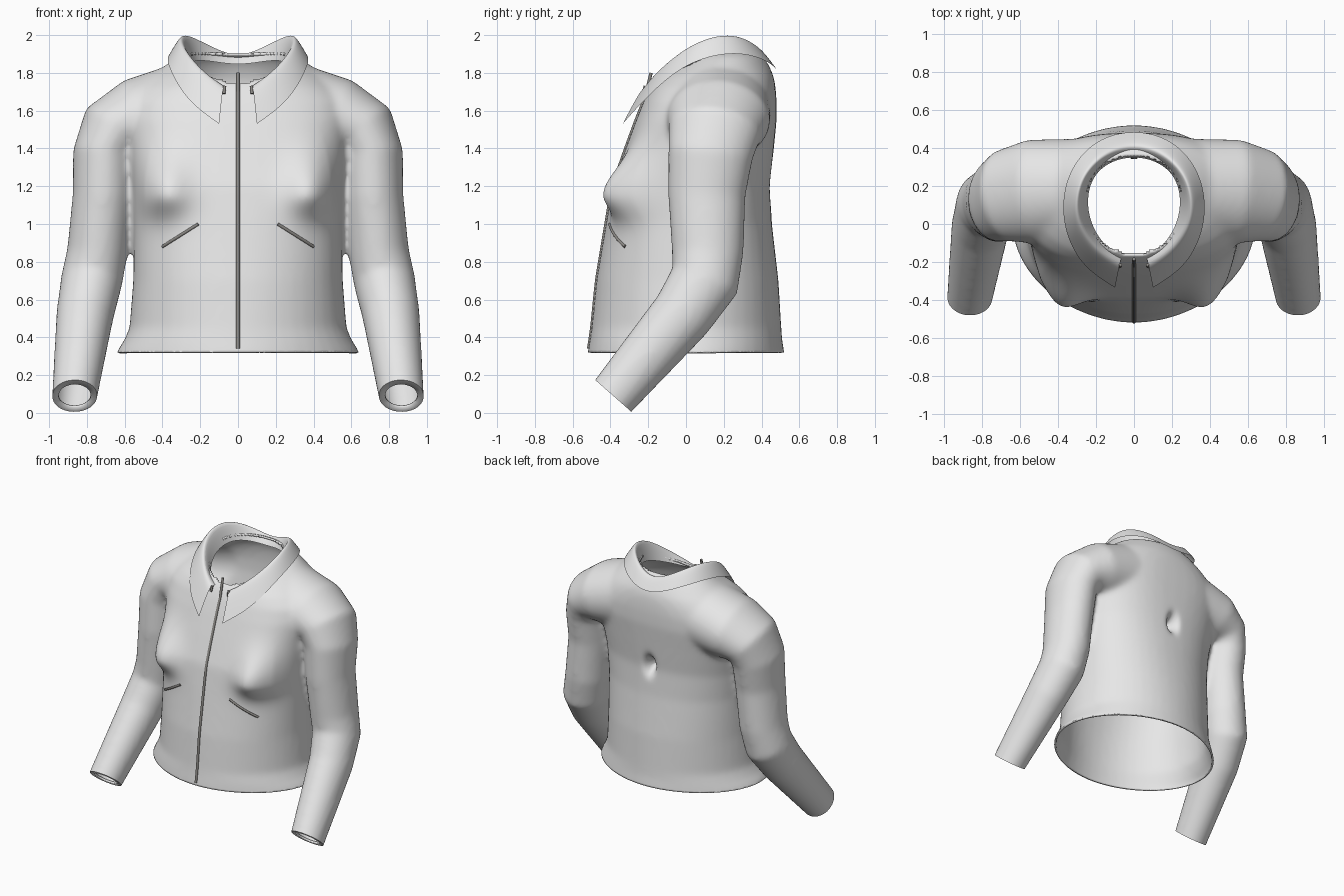
import bpy, bmesh, math
from mathutils import Vector
from mathutils.bvhtree import BVHTree

cube = bpy.data.objects.get("Cube")
if cube:
    bpy.data.objects.remove(cube)


def material(name, colour):
    m = bpy.data.materials.new(name)
    m.use_nodes = True
    m.diffuse_color = (*colour, 1)
    m.node_tree.nodes["Principled BSDF"].inputs["Base Color"].default_value = (*colour, 1)
    return m


CLOTH = material("light grey cloth", (0.8, 0.8, 0.8))
METAL = material("grey zip", (0.26, 0.25, 0.235))


def add_object(name, bm, mat):
    me = bpy.data.meshes.new(name)
    bm.to_mesh(me)
    bm.free()
    ob = bpy.data.objects.new(name, me)
    bpy.context.collection.objects.link(ob)
    me.materials.append(mat)
    return ob


def loft(bm, rings):
    """Skin a list of point rings into a closed tube."""
    loops = [[bm.verts.new(p) for p in ring] for ring in rings]
    n = len(loops[0])
    for a, b in zip(loops, loops[1:]):
        for i in range(n):
            j = (i + 1) % n
            bm.faces.new((a[i], a[j], b[j], b[i]))
    bm.faces.new(loops[0][::-1])
    bm.faces.new(loops[-1])


def power(v, e):
    return math.copysign(abs(v) ** e, v)


ANGLES = [math.tau * i / 48 for i in range(48)]

# Torso profile: height, half width, front, back, squareness
TORSO = [(.2, .67, -.53, .53, 1.05), (.33, .64, -.52, .52, 1.05), (.38, .605, -.51, .51, 1),
         (.45, .575, -.5, .505, 1), (.7, .555, -.475, .49, .95), (1, .55, -.425, .455, .9),
         (1.2, .56, -.39, .445, .85), (1.4, .58, -.32, .465, .82),
         (1.55, .6, -.265, .48, .8), (1.65, .59, -.225, .48, .82),
         (1.72, .53, -.19, .475, .85), (1.78, .46, -.135, .465, .9),
         (1.84, .385, -.05, .44, 1), (1.885, .32, .02, .41, 1), (1.91, .25, .08, .36, 1)]
# Sleeve path: centre, side radius, depth radius
SLEEVE = [((.3, .18, 1.6), .25, .27), ((.54, .17, 1.55), .22, .275),
          ((.67, .15, 1.485), .185, .245), ((.71, .13, 1.37), .165, .225),
          ((.715, .11, 1.15), .16, .205), ((.745, .115, .85), .16, .19),
          ((.775, .1, .7), .163, .185), ((.81, -.02, .52), .152, .165),
          ((.865, -.385, .09), .12, .13), ((.88, -.49, -.04), .115, .125)]

bm = bmesh.new()
rings = []
for z, w, front, back, e in TORSO:
    mid, half = (front + back) / 2, (back - front) / 2
    rings.append([(w * power(math.cos(t), e), mid + half * power(math.sin(t), e), z)
                  for t in ANGLES])
loft(bm, rings)
for side in (1, -1):
    pts = [Vector((p[0] * side, p[1], p[2])) for p, _, _ in SLEEVE]
    rings = []
    for i, (_, rx, ry) in enumerate(SLEEVE):
        along = (pts[min(i + 1, len(pts) - 1)] - pts[max(i - 1, 0)]).normalized()
        across = Vector((0, 1, 0)).cross(along).normalized()
        depth = along.cross(across)
        rings.append([pts[i] + across * rx * math.cos(t) + depth * ry * math.sin(t)
                      for t in ANGLES])
    loft(bm, rings)
bmesh.ops.recalc_face_normals(bm, faces=bm.faces)
jacket = add_object("jacket_body", bm, CLOTH)

# Blend the sleeves into the torso
rem = jacket.modifiers.new("blend", "REMESH")
rem.mode, rem.voxel_size = "VOXEL", .018
smo = jacket.modifiers.new("relax", "SMOOTH")
smo.factor, smo.iterations = .5, 14
graph = bpy.context.evaluated_depsgraph_get()
bm = bmesh.new()
bm.from_mesh(bpy.data.meshes.new_from_object(jacket.evaluated_get(graph)))
jacket.modifiers.clear()


def cut(point, normal, inside):
    """Trim an opening, touching only the chosen region."""
    faces = [f for f in bm.faces if inside(f.calc_center_median())]
    geom = set(faces) | {e for f in faces for e in f.edges} | {v for f in faces for v in f.verts}
    bmesh.ops.bisect_plane(bm, geom=list(geom), plane_co=point, plane_no=normal, clear_outer=True)


cut((0, 0, .32), (0, 0, -1), lambda c: abs(c.x) < .67 and c.z < .5)
cut((0, -.385, .09), (0, -.66, -.75), lambda c: abs(c.x) > .67 and c.z < .5)

# Round neck opening
neck = []
for f in bm.faces:
    c = f.calc_center_median()
    if c.z > 1.6 and math.hypot(c.x, c.y - .1) < .265:
        neck.append(f)
bmesh.ops.delete(bm, geom=neck, context="FACES")

# Turned-in cuff rims
rim = [e for e in bm.edges if e.is_boundary and e.verts[0].co.z < .3]
out = bmesh.ops.extrude_edge_only(bm, edges=rim)
for v in out["geom"]:
    if isinstance(v, bmesh.types.BMVert):
        centre = Vector((math.copysign(.865, v.co.x), -.385, .09))
        v.co = centre + (v.co - centre) * .72

# Bust shaping and the small dent in the back
for v in bm.verts:
    x, y, z = v.co
    if y < 0:
        fade = min(1, max(0, (-y - .08) / .12))
        d = ((abs(x) - .4) / .14) ** 2 + ((z - 1.16) / (.12 if z < 1.16 else .2)) ** 2
        v.co.y -= .125 * fade * math.exp(-d)
    elif y > .3:
        v.co.y -= .1 * math.exp(-(x / .035) ** 2 - ((z - 1.22) / .06) ** 2)

bmesh.ops.recalc_face_normals(bm, faces=bm.faces)
bm.to_mesh(jacket.data)
surface = BVHTree.FromBMesh(bm)
bm.free()
sol = jacket.modifiers.new("cloth thickness", "SOLIDIFY")
sol.thickness, sol.offset = .014, -1

# Folded collar, half modelled from front tip to centre back
INNER = [(.06, -.165, 1.72), (.15, -.125, 1.745), (.23, 0, 1.8), (.25, .13, 1.85),
         (.22, .25, 1.87), (.13, .33, 1.86), (0, .36, 1.84)]
FOLD = [(.075, -.21, 1.735), (.19, -.14, 1.825), (.285, 0, 1.94), (.295, .14, 2.005),
        (.25, .27, 2.01), (.14, .37, 1.945), (0, .41, 1.88)]
OUTER = [(.1, -.335, 1.53), (.27, -.23, 1.65), (.365, -.05, 1.82), (.38, .13, 1.895),
         (.335, .3, 1.91), (.2, .45, 1.86), (0, .5, 1.79)]
bm = bmesh.new()
roll = [tuple(Vector(f).lerp(Vector(o), .3) + Vector((0, 0, .025)))
        for f, o in zip(FOLD, OUTER)]
rows = [[bm.verts.new(p) for p in line] for line in (INNER, FOLD, roll, OUTER)]
for a, b in zip(rows, rows[1:]):
    for i in range(len(a) - 1):
        bm.faces.new((a[i], b[i], b[i + 1], a[i + 1]))
crease = bm.edges.layers.float.new("crease_edge")
for e in bm.edges:
    if rows[3][0] in e.verts:
        e[crease] = 1
bmesh.ops.recalc_face_normals(bm, faces=bm.faces)
collar = add_object("collar", bm, CLOTH)
mir = collar.modifiers.new("mirror", "MIRROR")
mir.use_clip = True
sub = collar.modifiers.new("smooth", "SUBSURF")
sub.levels = sub.render_levels = 3


def on_cloth(x, z):
    hit = surface.ray_cast(Vector((x, -2, z)), Vector((0, 1, 0)))[0]
    return hit or Vector((x, -.19, z))


def cord(name, points, radius):
    """Thin strip lying on the cloth."""
    cu = bpy.data.curves.new(name, "CURVE")
    cu.dimensions = "3D"
    cu.bevel_depth, cu.bevel_resolution, cu.use_fill_caps = radius, 1, True
    sp = cu.splines.new("POLY")
    sp.points.add(len(points) - 1)
    for q, p in zip(sp.points, points):
        q.co = (*p, 1)
    cu.materials.append(METAL)
    ob = bpy.data.objects.new(name, cu)
    bpy.context.collection.objects.link(ob)


# Front zip, slanted pocket zips and collar tabs
zip_line = [on_cloth(0, .34 + .0425 * i) for i in range(32)]
zip_line += [Vector((0, -.21, 1.7)), Vector((0, -.185, 1.8))]
cord("front_zip", zip_line, .01)
for side, label in ((1, "left"), (-1, "right")):
    cord(label + "_pocket_zip",
         [on_cloth(side * (.21 + .019 * i), 1 - .012 * i) for i in range(11)], .009)
    cord(label + "_collar_tab",
         [Vector((side * .07, -.215, 1.73)), Vector((side * .075, -.225, 1.69))], .009)

for ob in (jacket, collar):
    bpy.ops.object.select_all(action="DESELECT")
    ob.select_set(True)
    bpy.context.view_layer.objects.active = ob
    bpy.ops.object.shade_smooth_by_angle(angle=math.radians(50))
